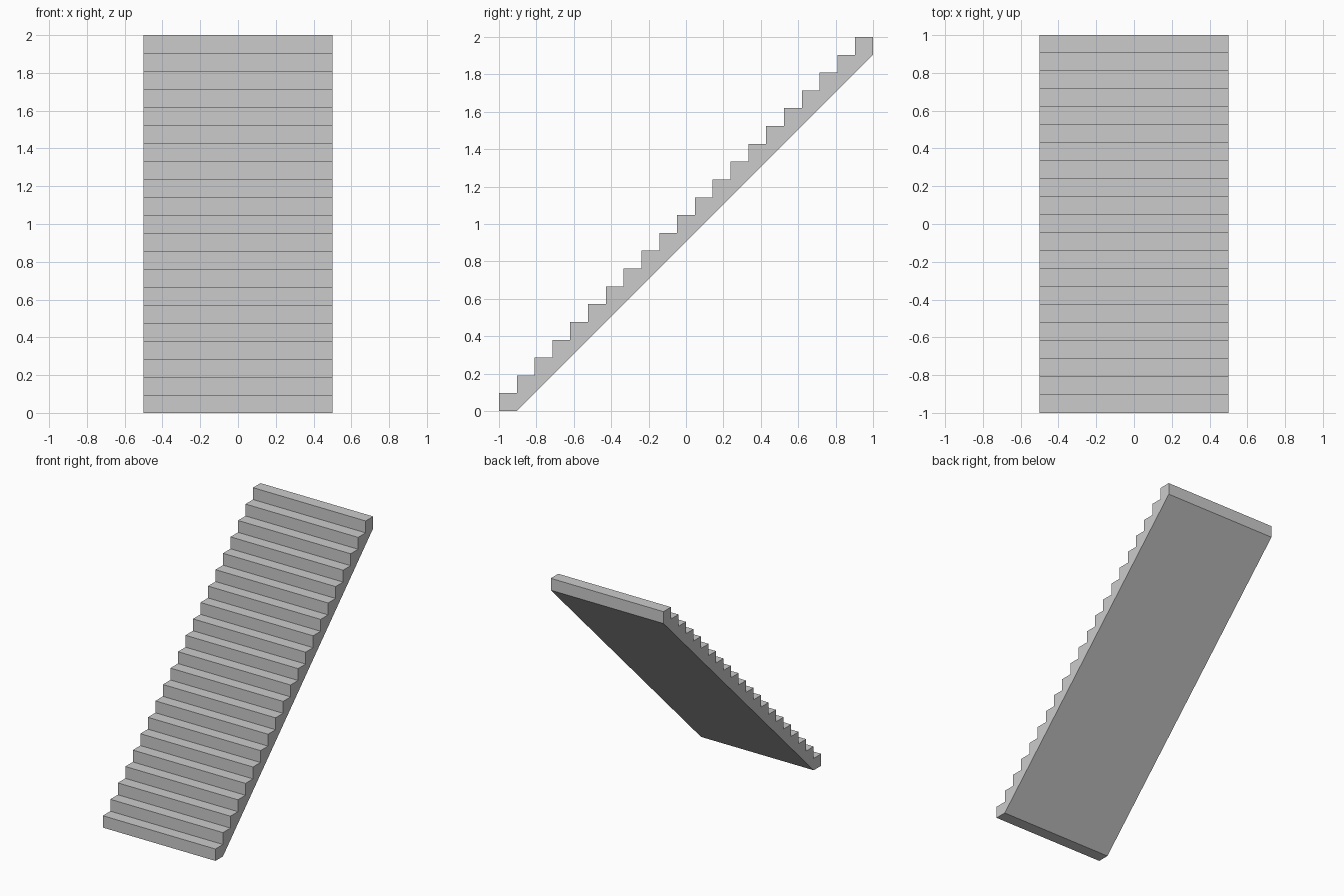
import bpy, bmesh

if "Cube" in bpy.data.objects:
    bpy.data.objects.remove(bpy.data.objects["Cube"])

STEPS = 21
SIZE = 2.0
WIDTH = 1.0
d = SIZE / STEPS  # tread depth and riser height

# Side profile (y, z): stepped top edge, then the sloped underside
profile = []
for i in range(STEPS):
    y = -SIZE / 2 + i * d
    profile += [(y, i * d), (y, (i + 1) * d)]
profile += [(SIZE / 2, SIZE), (SIZE / 2, SIZE - d), (-SIZE / 2 + d, 0)]

# Extrude the profile across the width
bm = bmesh.new()
side = bm.faces.new([bm.verts.new((-WIDTH / 2, y, z)) for y, z in profile])
ext = bmesh.ops.extrude_face_region(bm, geom=[side], use_keep_orig=True)
verts = [g for g in ext["geom"] if isinstance(g, bmesh.types.BMVert)]
bmesh.ops.translate(bm, verts=verts, vec=(WIDTH, 0, 0))
bmesh.ops.recalc_face_normals(bm, faces=bm.faces)

mesh = bpy.data.meshes.new("staircase")
bm.to_mesh(mesh)
bm.free()
bpy.context.collection.objects.link(bpy.data.objects.new("staircase", mesh))
